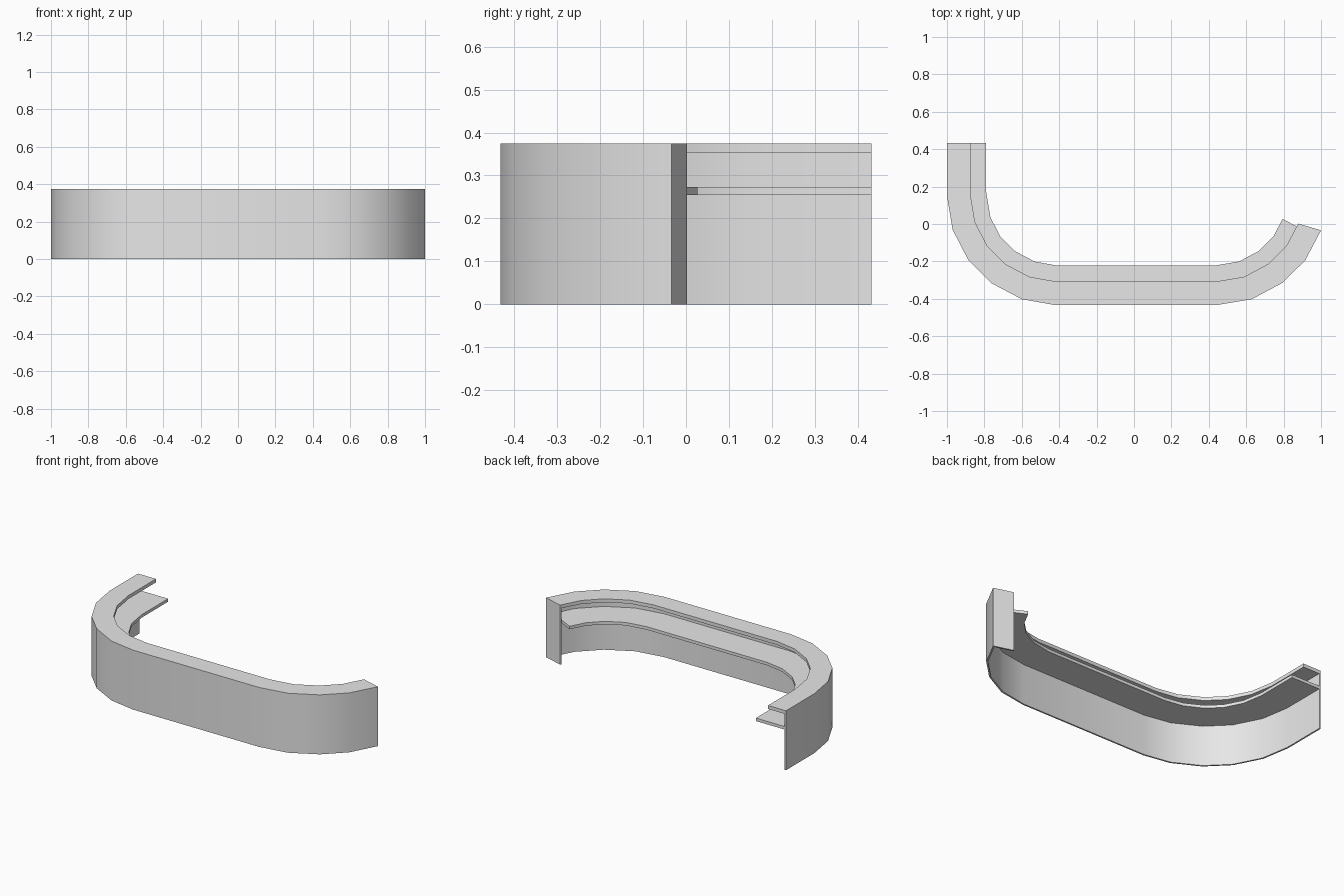
import bpy
import bmesh
from mathutils import Vector

cube = bpy.data.objects.get("Cube")
if cube:
    bpy.data.objects.remove(cube, do_unlink=True)

grey = bpy.data.materials.new("light grey")
grey.use_nodes = True
grey.diffuse_color = (0.8, 0.8, 0.8, 1)
grey.node_tree.nodes["Principled BSDF"].inputs["Base Color"].default_value = (0.8, 0.8, 0.8, 1)

HEIGHT, PANEL = 0.375, 0.01

# Outer outline from the open left-hand end round to the capped end;
# the first and last points only steer the mitres of the two ends
OUTLINE = [Vector(p) for p in (
    (-1, 0.6), (-1, 0.432), (-1, 0.15), (-0.97, -0.03), (-0.885, -0.195), (-0.765, -0.315),
    (-0.6, -0.402), (-0.43, -0.432), (0.45, -0.432), (0.63, -0.402), (0.793, -0.315),
    (0.915, -0.195), (1, -0.034), (1.015, 0.14))]


def offset(distance):
    """Mitred parallel of the outline, moved inwards."""
    result = []
    for a, b, c in zip(OUTLINE, OUTLINE[1:], OUTLINE[2:]):
        d1, d2 = (b - a).normalized(), (c - b).normalized()
        n1, n2 = Vector((-d1.y, d1.x)), Vector((-d2.y, d2.x))
        mitre = (n1 + n2).normalized()
        result.append(b + mitre * distance / mitre.dot(n1))
    return result


def strip(name, outer, inner, z0, z1):
    """Closed solid strip between two parallel outlines."""
    bm = bmesh.new()
    rings = [[bm.verts.new((*p, z)) for p, z in zip((o, i, i, o), (z0, z0, z1, z1))]
             for o, i in zip(outer, inner)]
    for r, s in zip(rings, rings[1:]):
        for k in range(4):
            n = (k + 1) % 4
            bm.faces.new((r[k], r[n], s[n], s[k]))
    bm.faces.new(rings[0])
    bm.faces.new(rings[-1])
    bmesh.ops.recalc_face_normals(bm, faces=bm.faces)
    mesh = bpy.data.meshes.new(name)
    bm.to_mesh(mesh)
    bm.free()
    mesh.materials.append(grey)
    obj = bpy.data.objects.new(name, mesh)
    bpy.context.collection.objects.link(obj)
    bpy.ops.object.select_all(action='DESELECT')
    obj.select_set(True)
    bpy.context.view_layer.objects.active = obj
    bpy.ops.object.shade_smooth_by_angle(angle=0.52)
    return obj


outer, wall_inner = offset(0), offset(PANEL)
top_inner, shelf_inner = offset(0.125), offset(0.21)

# Thin curved front and the narrow top slab
strip("front_panel", outer, wall_inner, 0, 0.353)
strip("counter_top", outer, top_inner, 0.353, HEIGHT)

# Wider work shelf, cut square just behind the end panel
shelf_outer = wall_inner[:-1] + [shelf_inner[-1] + Vector((0.175, -0.09))]
strip("work_shelf", shelf_outer, shelf_inner, 0.254, 0.273)

# Panel closing the end under the top slab
back = (OUTLINE[-3] - OUTLINE[-2]).normalized() * PANEL
ends = [wall_inner[-1], top_inner[-1]]
strip("end_panel", ends, [p + back for p in ends], 0, 0.353)
